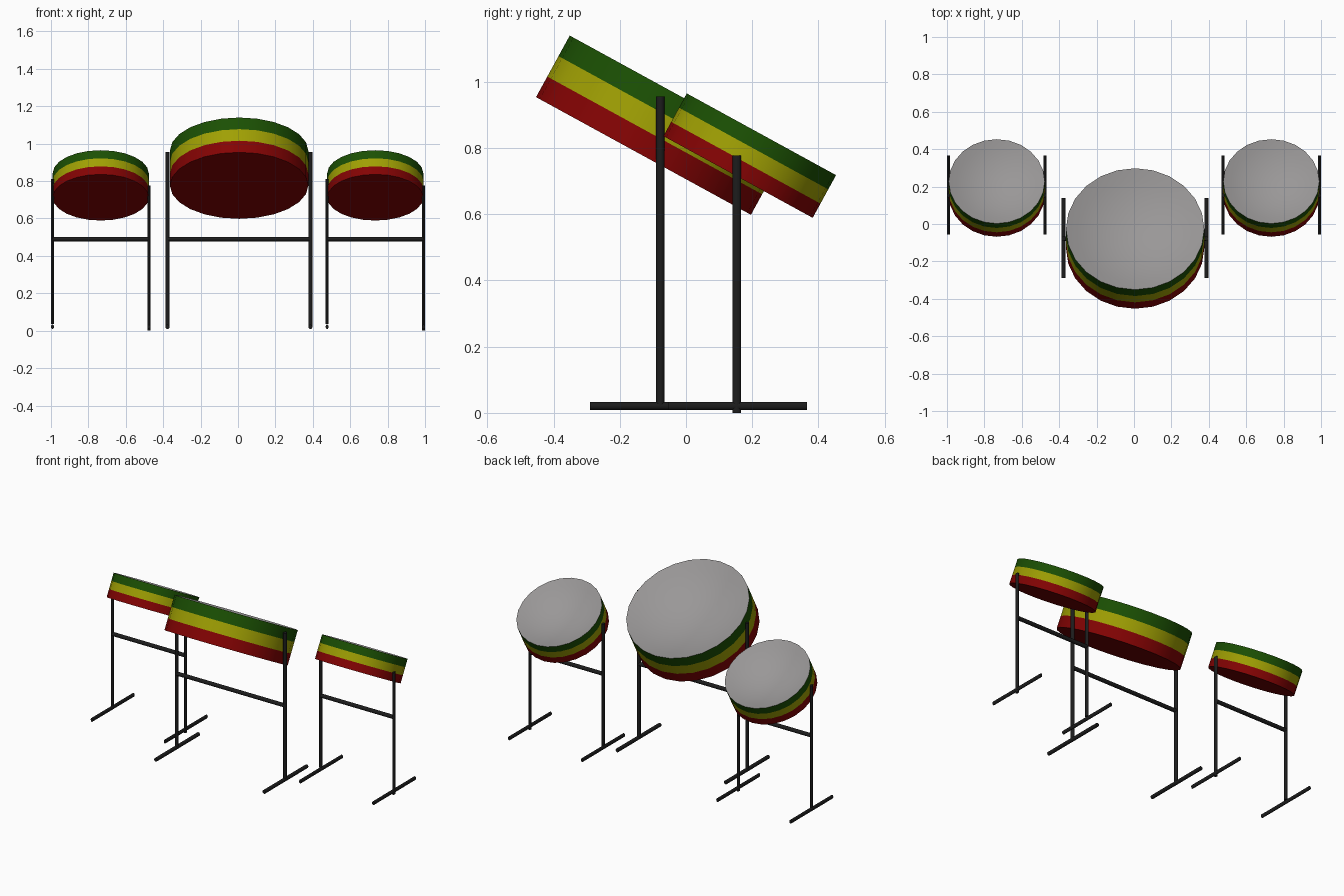
import bpy, bmesh, math
from mathutils import Matrix, Vector

if "Cube" in bpy.data.objects:
    bpy.data.objects.remove(bpy.data.objects["Cube"])


def material(name, r, g, b):
    m = bpy.data.materials.new(name)
    m.diffuse_color = (r, g, b, 1)
    m.use_nodes = True
    m.node_tree.nodes["Principled BSDF"].inputs["Base Color"].default_value = m.diffuse_color
    return m


RED = material("red", 0.23, 0.001, 0.001)
YELLOW = material("yellow", 0.35, 0.35, 0.001)
GREEN = material("green", 0.011, 0.08, 0.001)
GREY = material("drumhead grey", 0.32, 0.31, 0.31)
BLACK = material("black metal", 0.012, 0.012, 0.012)
TILT = math.radians(28.7)


def finish(bm, name, mats):
    me = bpy.data.meshes.new(name)
    bm.normal_update()
    bm.to_mesh(me)
    bm.free()
    for m in mats:
        me.materials.append(m)
    ob = bpy.data.objects.new(name, me)
    bpy.context.collection.objects.link(ob)
    bpy.ops.object.select_all(action='DESELECT')
    ob.select_set(True)
    bpy.context.view_layer.objects.active = ob
    bpy.ops.object.shade_smooth_by_angle(angle=math.radians(35))
    return ob


def drum(name, centre, radius, height, sides=24, rings=6):
    """Tilted shell in three equal colour bands with a sunken grey bowl head."""
    bm = bmesh.new()
    depth = 0.26 * radius
    # profile from bottom centre, up the wall, then in along the bowl
    profile = [(0, -height / 2)] + [(radius, height * (k / 3 - 0.5)) for k in range(4)]
    for k in range(rings - 1, -1, -1):
        t = k / rings
        profile.append((radius * t, height / 2 - depth * (1 - t * t)))
    verts = [bm.verts.new((r, 0, z)) for r, z in profile]
    edges = [bm.edges.new(p) for p in zip(verts, verts[1:])]
    bmesh.ops.spin(bm, geom=verts + edges, cent=(0, 0, 0), axis=(0, 0, 1),
                   angle=2 * math.pi, steps=sides)
    bmesh.ops.remove_doubles(bm, verts=bm.verts[:], dist=0.0001)
    bmesh.ops.recalc_face_normals(bm, faces=bm.faces[:])
    for f in bm.faces:
        z = f.calc_center_median().z
        if f.normal.z > 0.5:
            f.material_index = 3
        else:
            f.material_index = 0 if z < -height / 6 else 1 if z < height / 6 else 2
    bm.transform(Matrix.Translation(centre) @ Matrix.Rotation(-TILT, 4, 'X'))
    return finish(bm, name, [RED, YELLOW, GREEN, GREY])


def tube(name, a, b, size):
    """Round bar from a to b; size gives its thickness along x, y and z."""
    a, b = Vector(a), Vector(b)
    d = b - a
    bm = bmesh.new()
    bmesh.ops.create_cone(bm, cap_ends=True, segments=12,
                          radius1=0.5, radius2=0.5, depth=1)
    bm.transform(d.to_track_quat('Z', 'Y').to_matrix().to_4x4())
    scale = [abs(d[i]) if abs(d[i]) > 1e-6 else size[i] for i in range(3)]
    bm.transform(Matrix.Translation((a + b) / 2) @ Matrix.Diagonal((*scale, 1)))
    return finish(bm, name, [BLACK])


def stand(name, cx, half, y, posts, foot, size):
    """Two posts, two floor bars and a cross bar."""
    for side, sx, (z0, z1) in (("left", -1, posts[0]), ("right", 1, posts[1])):
        x = cx + sx * half
        tube(f"{name}_{side}_post", (x, y, z0), (x, y, z1), size)
        tube(f"{name}_{side}_foot", (x, foot[0], 0.021), (x, foot[1], 0.021), size)
    tube(f"{name}_cross_bar", (cx - half, y, 0.49), (cx + half, y, 0.49), size)


# large middle drum
drum("large_drum", (0.006, -0.0775, 0.869), 0.37, 0.212)
stand("large_stand", 0.005, 0.382, -0.078, ((0.02, 0.955), (0.02, 0.955)),
      (-0.29, 0.14), (0.022, 0.025, 0.024))

# small side drums
for side, cx in (("left", -0.734), ("right", 0.734)):
    drum(f"small_{side}_drum", (cx, 0.1925, 0.777), 0.257, 0.147)
    stand(f"small_{side}_stand", cx, 0.2575, 0.153, ((0.035, 0.81), (0.0, 0.777)),
          (-0.055, 0.365), (0.016, 0.025, 0.024))
